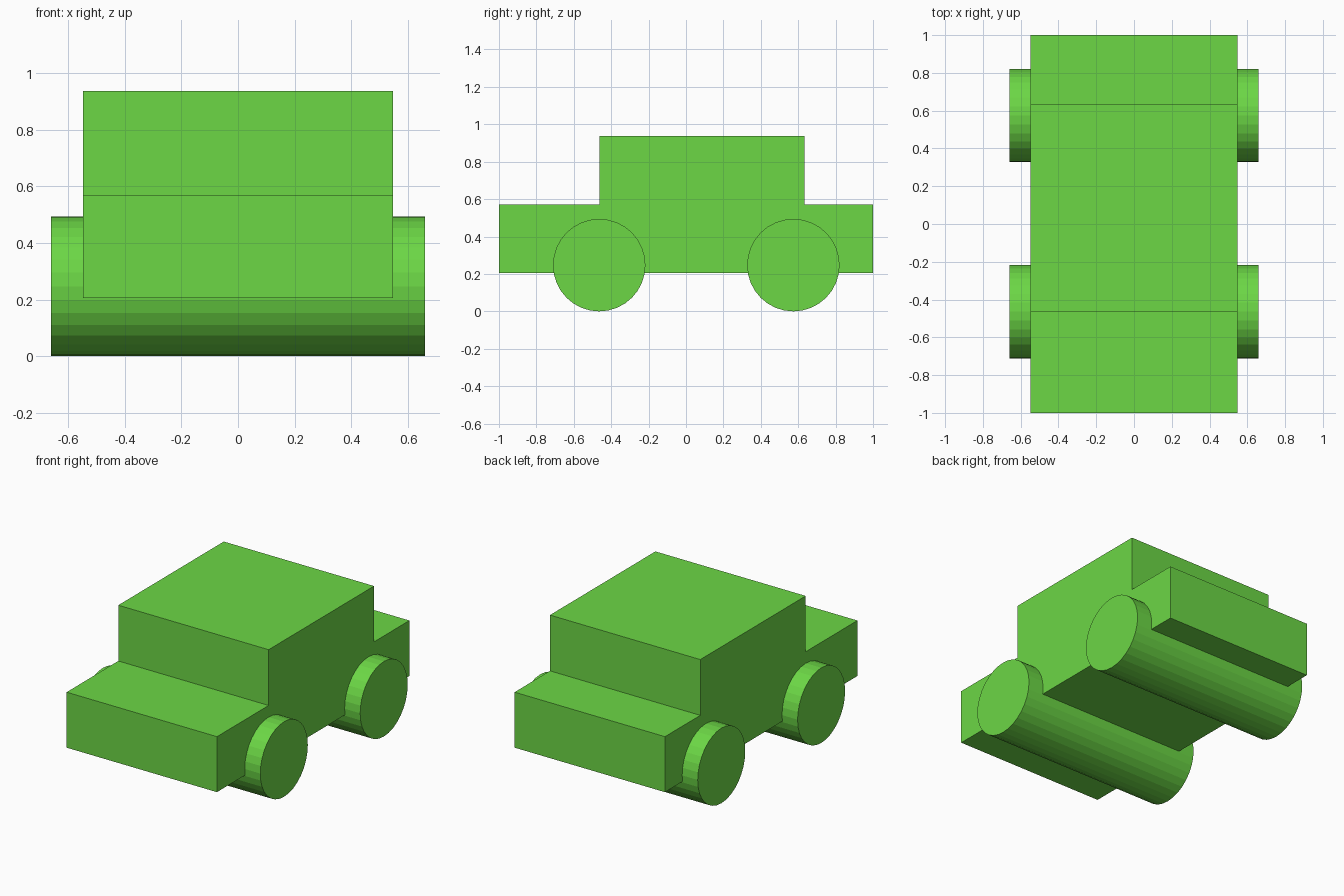
import bpy
import bmesh
from math import radians
from mathutils import Matrix

cube = bpy.data.objects.get("Cube")
if cube:
    bpy.data.objects.remove(cube, do_unlink=True)

# Single flat paint colour
green = bpy.data.materials.new("bright_green")
green.use_nodes = True
colour = (0.15, 0.68, 0.06, 1)
green.diffuse_color = colour
green.node_tree.nodes["Principled BSDF"].inputs["Base Color"].default_value = colour


def add_object(name, bm):
    bmesh.ops.recalc_face_normals(bm, faces=bm.faces[:])
    mesh = bpy.data.meshes.new(name)
    bm.to_mesh(mesh)
    bm.free()
    mesh.materials.append(green)
    obj = bpy.data.objects.new(name, mesh)
    bpy.context.collection.objects.link(obj)
    return obj


# Car body: stepped side profile extruded across the width
half_width = 0.547
floor, bonnet, roof = 0.205, 0.57, 0.937
cabin_front, cabin_back = -0.463, 0.633
profile = [(-1, floor), (1, floor), (1, bonnet), (cabin_back, bonnet),
           (cabin_back, roof), (cabin_front, roof),
           (cabin_front, bonnet), (-1, bonnet)]
bm = bmesh.new()
side = bm.faces.new([bm.verts.new((-half_width, y, z)) for y, z in profile])
extruded = bmesh.ops.extrude_face_region(bm, geom=[side])["geom"]
bmesh.ops.translate(bm, vec=(2 * half_width, 0, 0),
                    verts=[v for v in extruded if isinstance(v, bmesh.types.BMVert)])
add_object("car_body", bm)

# Full-width wheel rollers, flat shaded
radius = 0.247
for name, y in (("front_wheels", -0.464), ("rear_wheels", 0.574)):
    bm = bmesh.new()
    bmesh.ops.create_cone(bm, cap_ends=True, segments=32, radius1=radius,
                          radius2=radius, depth=1.32,
                          matrix=Matrix.Rotation(radians(90), 4, 'Y'))
    wheels = add_object(name, bm)
    wheels.location = (0, y, radius)
